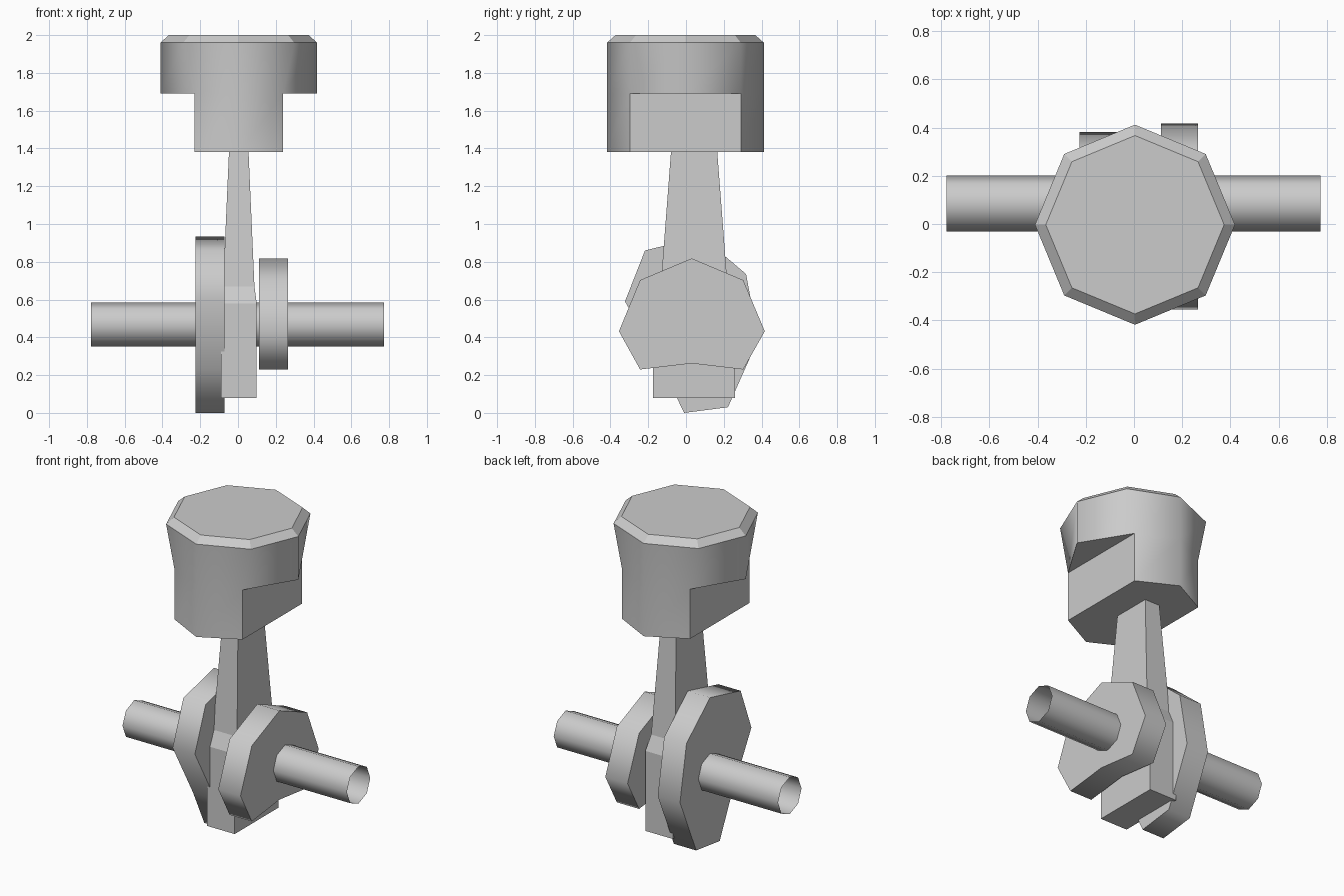
import bpy, bmesh
from math import sin, cos, pi

if "Cube" in bpy.data.objects:
    bpy.data.objects.remove(bpy.data.objects["Cube"])


def loft(name, rings, capped=True, is_smooth=lambda n: False):
    """Skin a stack of equal-length point rings; smooth only the chosen faces."""
    bm = bmesh.new()
    loops = [[bm.verts.new(p) for p in ring] for ring in rings]
    count = len(rings[0])
    for a, b in zip(loops, loops[1:]):
        for i in range(count):
            j = (i + 1) % count
            bm.faces.new((a[i], a[j], b[j], b[i]))
    if capped:
        bm.faces.new(loops[0][::-1])
        bm.faces.new(loops[-1])
    bmesh.ops.remove_doubles(bm, verts=bm.verts, dist=1e-4)
    bmesh.ops.recalc_face_normals(bm, faces=bm.faces)
    bm.normal_update()
    for f in bm.faces:
        f.smooth = is_smooth(f.normal)
    mesh = bpy.data.meshes.new(name)
    bm.to_mesh(mesh)
    bm.free()
    obj = bpy.data.objects.new(name, mesh)
    bpy.context.collection.objects.link(obj)
    return obj


def octagon(radius):
    return [(radius * cos(i * pi / 4), radius * sin(i * pi / 4)) for i in range(8)]


def along_x(profile, x):
    return [(x, y, z) for y, z in profile]


def rim(n):
    return abs(n.x) < 0.9


# Piston: octagonal crown with chamfered top and a skirt cut flat on both sides
FLAT = 0.235


def piston_ring(points, z):
    return [(x + 0.004, y - 0.003, z) for x, y in points]


crown = octagon(0.415)
clipped = [(max(-FLAT, min(FLAT, x)), y) for x, y in crown]
shoulder = [(x, y) if abs(y) < 0.01 else c for (x, y), c in zip(crown, clipped)]
loft("piston", [piston_ring(clipped, 1.38), piston_ring(clipped, 1.69),
                piston_ring(shoulder, 1.69), piston_ring(crown, 1.96),
                piston_ring(octagon(0.37), 2.0)],
     is_smooth=lambda n: abs(n.z) < 0.5 and abs(n.x) < 0.99)


# Connecting rod: tapered shank flaring into a block at the big end
def rod_ring(hx, hy, z):
    return [(0.004 + sx * hx, 0.043 + sy * hy, z)
            for sx, sy in ((-1, -1), (1, -1), (1, 1), (-1, 1))]


loft("connecting_rod", [rod_ring(0.095, 0.217, 0.08), rod_ring(0.095, 0.217, 0.58),
                        rod_ring(0.083, 0.177, 0.67), rod_ring(0.051, 0.121, 1.40)])

# Crankshaft: open-ended octagonal tube
shaft = [(y + 0.085, z + 0.468) for y, z in octagon(0.116)]
loft("crankshaft", [along_x(shaft, -0.777), along_x(shaft, 0.774)],
     capped=False, is_smooth=rim)

# Crank webs: eight-sided plates on each side of the rod
right_web = [(0.03, 0.818), (0.303, 0.703), (0.417, 0.432), (0.303, 0.23),
             (0.03, 0.262), (-0.243, 0.23), (-0.355, 0.432), (-0.243, 0.703)]
left_web = [(-0.323, 0.59), (-0.217, 0.86), (0.085, 0.933), (0.318, 0.735),
            (0.382, 0.39), (0.222, 0.03), (-0.01, 0.0), (-0.12, 0.23)]
for name, profile, x0, x1 in (("right_crank_web", right_web, 0.112, 0.266),
                              ("left_crank_web", left_web, -0.226, -0.072)):
    loft(name, [along_x(profile, x0), along_x(profile, x1)], is_smooth=rim)
